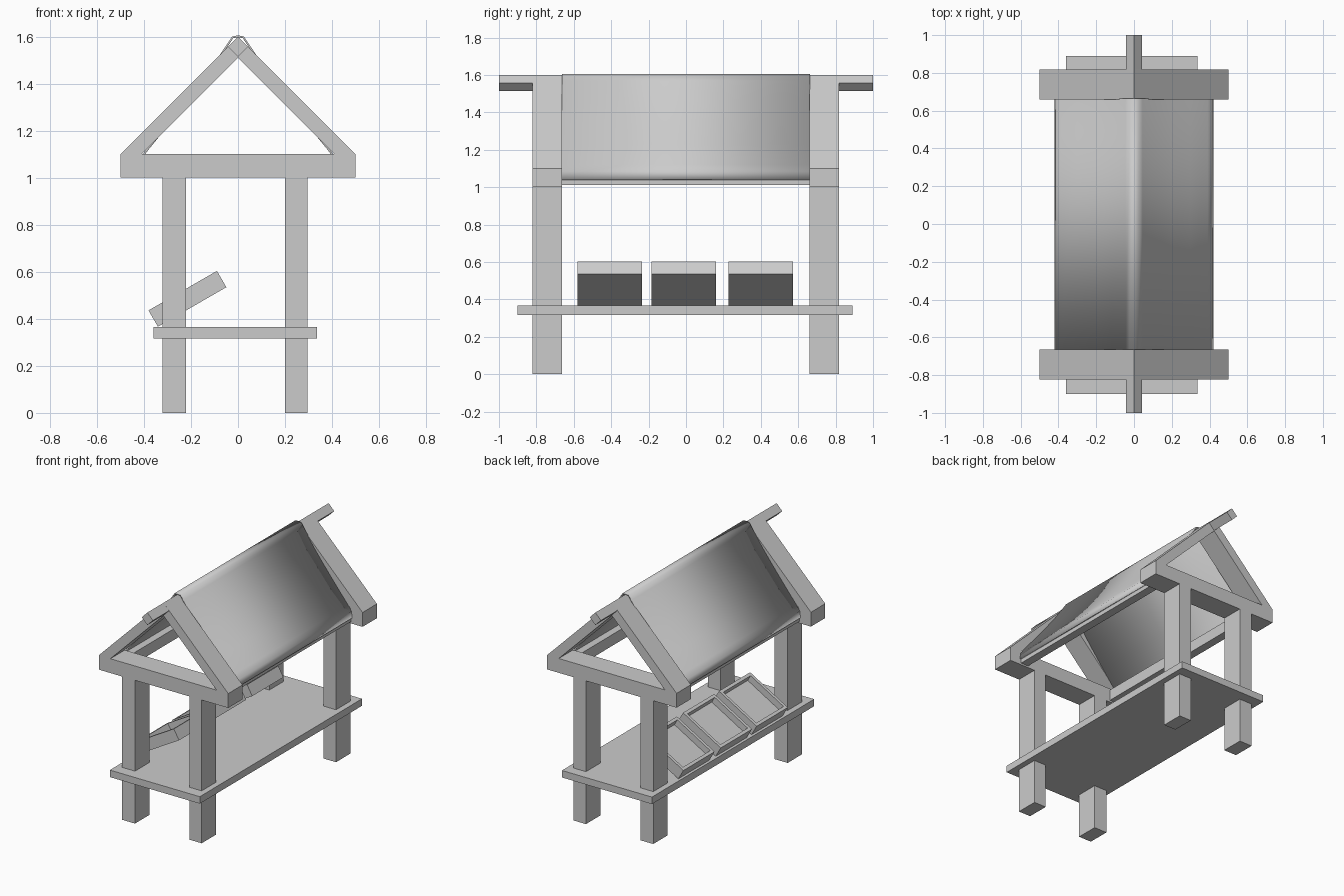
import bpy, bmesh, math
from mathutils import Matrix, Vector

cube = bpy.data.objects.get("Cube")
if cube:
    bpy.data.objects.remove(cube, do_unlink=True)

grey = bpy.data.materials.new("plain_grey")
grey.use_nodes = True
grey.diffuse_color = (0.6, 0.6, 0.6, 1)
grey.node_tree.nodes["Principled BSDF"].inputs["Base Color"].default_value = (0.6, 0.6, 0.6, 1)


def finish(name, bm):
    bmesh.ops.recalc_face_normals(bm, faces=bm.faces)
    mesh = bpy.data.meshes.new(name)
    bm.to_mesh(mesh)
    bm.free()
    mesh.materials.append(grey)
    ob = bpy.data.objects.new(name, mesh)
    bpy.context.collection.objects.link(ob)
    return ob


def box_mesh(xs, ys, zs):
    bm = bmesh.new()
    bmesh.ops.create_cube(bm, size=1)
    for v in bm.verts:
        v.co = Vector([(a + b) / 2 + c * (b - a) for c, (a, b) in zip(v.co, (xs, ys, zs))])
    return bm


def box(name, xs, ys, zs):
    return finish(name, box_mesh(xs, ys, zs))


def prism(name, profile, y0, y1):
    bm = bmesh.new()
    face = bm.faces.new([bm.verts.new((x, y0, z)) for x, z in profile])
    out = bmesh.ops.extrude_face_region(bm, geom=[face])["geom"]
    moved = [g for g in out if isinstance(g, bmesh.types.BMVert)]
    bmesh.ops.translate(bm, verts=moved, vec=(0, y1 - y0, 0))
    return finish(name, bm)


# Timber frame at each end: legs, tie beam and rafters
for end, (y0, y1) in {"front": (-0.822, -0.664), "back": (0.66, 0.818)}.items():
    box(end + "_right_leg", (-0.32, -0.22), (y0, y1), (0, 1))
    box(end + "_left_leg", (0.2, 0.295), (y0, y1), (0, 1))
    box(end + "_tie_beam", (-0.5, 0.5), (y0, y1), (1, 1.1))
    for side, s in (("right", -1), ("left", 1)):
        rafter = [(0.5 * s, 1.1), (0.41 * s, 1.1), (0, 1.51), (0, 1.6)]
        prism(f"{end}_{side}_rafter", rafter, y0, y1)

# Ridge pole set on edge, and eave rails between the tie beams
prism("ridge_pole", [(0, 1.6), (0.043, 1.556), (0, 1.513), (-0.043, 1.556)], -1, 1)
for side, s in (("right", -1), ("left", 1)):
    box(side + "_eave_rail", sorted((0.35 * s, 0.41 * s)), (-0.664, 0.66), (1.012, 1.09))

# Counter board
box("counter", (-0.36, 0.335), (-0.9, 0.89), (0.317, 0.366))

# Cloth roof draped over the ridge and eaves
half = [(0.025, 1.6), (0.045, 1.57), (0.12, 1.46), (0.2, 1.355), (0.3, 1.23),
        (0.39, 1.12), (0.414, 1.085), (0.42, 1.04)]
path = [(-x, z) for x, z in reversed(half)] + [(0, 1.605)] + half
bm = bmesh.new()
rows = [[bm.verts.new((x, y, z)) for x, z in path] for y in (-0.664, 0.664)]
for i in range(len(path) - 1):
    bm.faces.new((rows[0][i], rows[0][i + 1], rows[1][i + 1], rows[1][i]))
cloth = finish("cloth_roof", bm)
for poly in cloth.data.polygons:
    poly.use_smooth = True
thick = cloth.modifiers.new("thickness", "SOLIDIFY")
thick.thickness = 0.008
thick.offset = -1 if cloth.data.polygons[len(half)].normal.z > 0 else 1

# Tilted open display trays
for number, y in enumerate((-0.408, -0.012, 0.4), 1):
    bm = box_mesh((-0.168, 0.168), (-0.172, 0.172), (-0.04, 0.04))
    bm.normal_update()
    top = max(bm.faces, key=lambda f: f.normal.z)
    bmesh.ops.inset_region(bm, faces=[top], thickness=0.03)
    bmesh.ops.inset_region(bm, faces=[top], thickness=0.0005, depth=-0.045)
    tray = finish(f"display_tray_{number}", bm)
    tray.data.transform(Matrix.Translation((-0.215, y, 0.485))
                        @ Matrix.Rotation(math.radians(-30), 4, "Y"))
